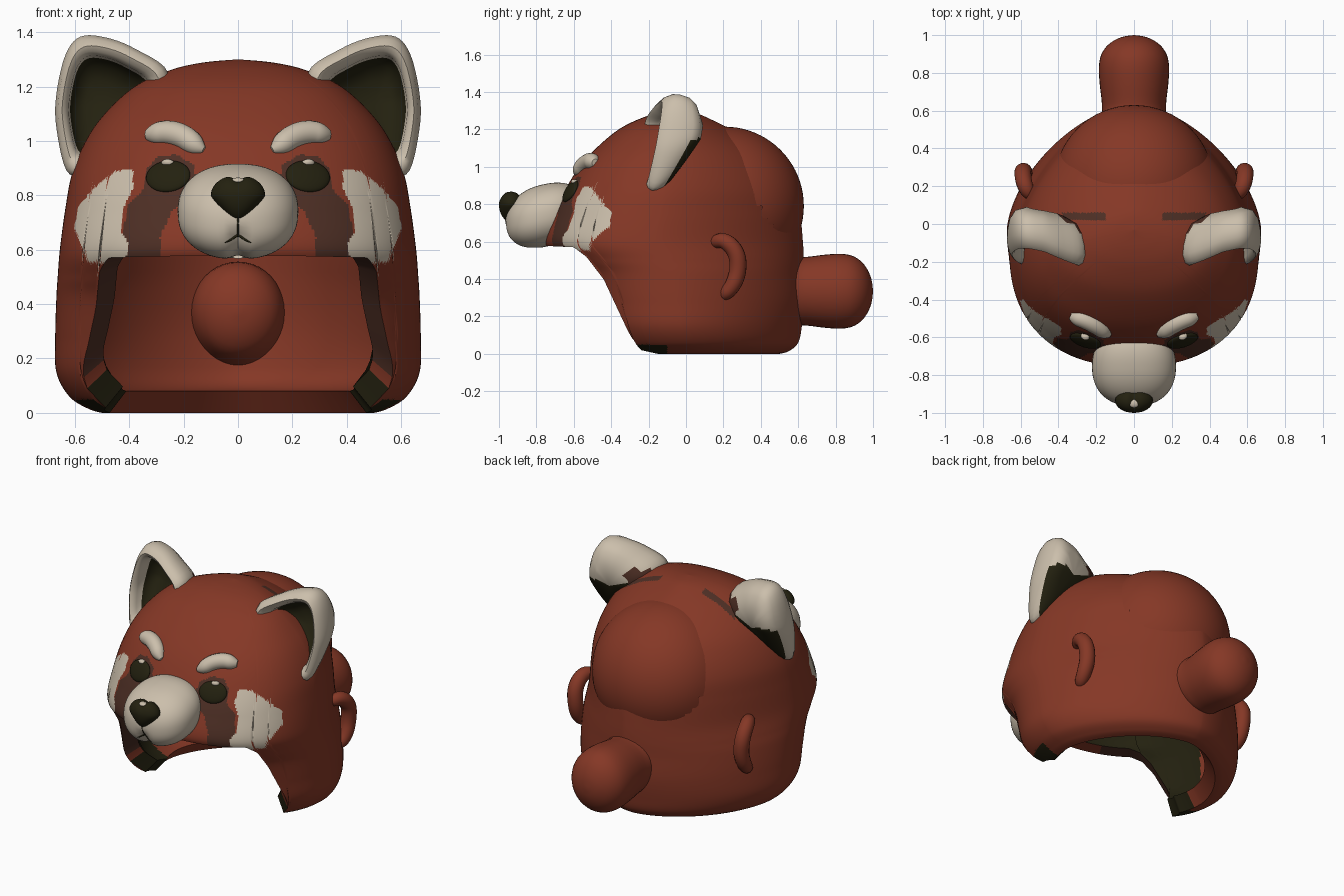
import bpy, bmesh, math
from mathutils import Vector, Matrix
from mathutils.bvhtree import BVHTree

if "Cube" in bpy.data.objects:
    bpy.data.objects.remove(bpy.data.objects["Cube"])


def material(name, rgb):
    m = bpy.data.materials.new(name)
    m.diffuse_color = (*rgb, 1)
    m.use_nodes = True
    m.node_tree.nodes["Principled BSDF"].inputs["Base Color"].default_value = m.diffuse_color
    return m


RED = material("rust red", (.235, .039, .019))
BROWN = material("dark brown", (.075, .028, .018))
WHITE = material("cream white", (.60, .52, .41))
BLACK = material("soft black", (.017, .015, .005))
MATS = [RED, BROWN, WHITE, BLACK]


def smooth(ob, angle=50):
    bpy.ops.object.select_all(action='DESELECT')
    ob.select_set(True)
    bpy.context.view_layer.objects.active = ob
    bpy.ops.object.shade_smooth_by_angle(angle=math.radians(angle))
    return ob


def make(name, bm, mats):
    bmesh.ops.remove_doubles(bm, verts=bm.verts, dist=1e-5)
    bmesh.ops.recalc_face_normals(bm, faces=bm.faces)
    me = bpy.data.meshes.new(name)
    bm.to_mesh(me)
    bm.free()
    for m in mats:
        me.materials.append(m)
    ob = bpy.data.objects.new(name, me)
    bpy.context.collection.objects.link(ob)
    return smooth(ob)


def loft(rings, rule=None):
    """Skin closed rings; rule(ring, centre) gives the material index."""
    bm = bmesh.new()
    vs = [[bm.verts.new(p) for p in r] for r in rings]
    n = len(rings[0])
    for j in range(len(rings) - 1):
        for i in range(n):
            k = (i + 1) % n
            f = bm.faces.new((vs[j][i], vs[j][k], vs[j + 1][k], vs[j + 1][i]))
            if rule:
                f.material_index = rule(j, f.calc_center_median())
    return bm


def ball(matrix, u=32, v=20):
    bm = bmesh.new()
    bmesh.ops.create_uvsphere(bm, u_segments=u, v_segments=v, radius=1, matrix=matrix)
    return bm


def tube(name, pts, radii, mat, res=6):
    cu = bpy.data.curves.new(name, 'CURVE')
    cu.dimensions, cu.bevel_depth, cu.bevel_resolution = '3D', 1, res
    cu.use_fill_caps = True
    sp = cu.splines.new('NURBS')
    sp.points.add(len(pts) - 1)
    sp.use_endpoint_u, sp.order_u, sp.resolution_u = True, 3, 8
    for p, co, r in zip(sp.points, pts, radii):
        p.co, p.radius = (*co, 1), r
    cu.materials.append(mat)
    ob = bpy.data.objects.new(name, cu)
    bpy.context.collection.objects.link(ob)
    bpy.ops.object.select_all(action='DESELECT')
    ob.select_set(True)
    bpy.context.view_layer.objects.active = ob
    bpy.ops.object.convert(target='MESH')
    return smooth(bpy.context.view_layer.objects.active)


def catmull(pts, i, t, closed=False):
    n = len(pts)
    g = (lambda k: pts[k % n]) if closed else (lambda k: pts[min(max(k, 0), n - 1)])
    return [.5 * (2 * b + (c - a) * t + (2 * a - 5 * b + 4 * c - d) * t * t
                  + (3 * b - a - 3 * c + d) * t ** 3)
            for a, b, c, d in zip(g(i - 1), g(i), g(i + 1), g(i + 2))]


# Hood levels: height, half width, front y, back y
LEVELS = [(1.30, 0, -.03, -.03), (1.288, .13, -.14, .05), (1.26, .25, -.24, .12),
          (1.20, .38, -.36, .24), (1.10, .49, -.48, .41), (1.0, .56, -.57, .51),
          (.88, .61, -.645, .58), (.75, .635, -.71, .61), (.6, .655, -.755, .625), (.5, .663, -.68, .63),
          (.42, .668, -.61, .63), (.28, .672, -.56, .635), (.15, .668, -.52, .62),
          (.06, .62, -.47, .60), (.015, .55, -.41, .55), (0, .50, -.37, .50)]
S_MAX = len(LEVELS) - 1
FRONT_P, BACK_P = 2.3, 1.65  # roundness of the hood's cross-section
# Face opening seen from the side: y, height
CUT = [(-.80, .58), (-.60, .57), (-.52, .51), (-.45, .42), (-.38, .27), (-.30, .10), (-.24, .02), (-.15, 0)]


def level(s):
    i = min(int(s), S_MAX - 1)
    return catmull(LEVELS, i, s - i)


def hood_point(s, a, inner=False):
    z, w, f, b = level(s)
    yc = f + (b - f) * .43
    k = .87 if inner else 1
    c, sn = math.cos(a), math.sin(a)
    e = 2 / (FRONT_P if c > 0 else BACK_P)
    d = abs(c) ** e * k
    y = yc - d * (yc - f) if c > 0 else yc + d * (b - yc)
    z = max(z, 0)
    return Vector((w * k * math.copysign(abs(sn) ** e, sn), y, z + .08 - .16 * z / 1.3 if inner else z))


def cut_height(y):
    if y <= CUT[0][0]:
        return CUT[0][1]
    for (y0, z0), (y1, z1) in zip(CUT, CUT[1:]):
        if y <= y1:
            return z0 + (z1 - z0) * (y - y0) / (y1 - y0)
    return 0


def bisect(test, lo, hi):
    for _ in range(22):
        mid = (lo + hi) / 2
        lo, hi = (mid, hi) if test(mid) else (lo, mid)
    return lo


def surface(x, z):
    """Point on the front of the hood."""
    s = bisect(lambda q: level(q)[0] > z, 0, S_MAX)
    _, w, f, b = level(s)
    yc = f + (b - f) * .43
    return Vector((x, yc - (yc - f) * max(0, 1 - abs(x / w) ** FRONT_P) ** (1 / FRONT_P), z))


def inside(x, z, poly):
    hit = False
    for (x0, z0), (x1, z1) in zip(poly, poly[1:] + poly[:1]):
        if (z0 > z) != (z1 > z) and x < x0 + (x1 - x0) * (z - z0) / (z1 - z0):
            hit = not hit
    return hit


CHEEK = [(.386, .895), (.452, .888), (.526, .829), (.588, .759), (.603, .674), (.551, .556),
         (.419, .545), (.40, .62), (.43, .667), (.423, .748), (.386, .829)]
EYE_STRIPE = [(.165, .913), (.228, .95), (.294, .943), (.338, .895), (.349, .82), (.404, .766),
              (.425, .656), (.437, .60), (.42, .54), (.283, .54), (.287, .645), (.246, .737),
              (.191, .79), (.147, .84)]
COLS, OUT, INN = 400, 150, 30


def hood_colour(j, c):
    x, y, z = abs(c.x), c.y, c.z
    if j > OUT:  # lining
        return 3 if y < -.1 else 0
    if j == OUT:  # rim
        return 3 if z < .12 and y < -.05 else 1 if y < -.3 and x > .3 else 0
    if y < -.2 and z > .5:
        if inside(x, z, CHEEK):
            return 2
        if inside(x, z, EYE_STRIPE):
            return 1
    if z < .05 and y < -.1:
        return 3
    return 1 if z > 1.1 and .15 < x < .38 and .02 < y < .06 else 0


# Hood: outer skin down to the rim, then the lining back up
angles = [2 * math.pi * i / COLS for i in range(COLS)]


def above(a):
    def test(s):
        p = hood_point(s, a)
        return p.z > cut_height(p.y)
    return test


ends = [bisect(above(a), 4, S_MAX) for a in angles]
rings = [[hood_point(e * j / OUT, a) for a, e in zip(angles, ends)] for j in range(OUT + 1)]
rings += [[hood_point(e * (1 - j / INN), a, True) for a, e in zip(angles, ends)] for j in range(INN + 1)]
make("hood", loft(rings, hood_colour), MATS)

# Rounded panel on the back of the head
bm = ball(Matrix.Translation((0, .205, .79)) @ Matrix.Scale(.425, 4), 64, 40)
gone = [v for v in bm.verts if (v.co.y - .205) * .85 + (v.co.z - .79) * .5 < .13]
bmesh.ops.delete(bm, geom=gone, context='VERTS')
make("back_panel", bm, [RED])

# Tail, turned about the y axis and reaching through the back wall
TAIL = [(.36, 0), (.375, .08), (.42, .15), (.50, .185), (.60, .182), (.66, .185), (.74, .195),
        (.83, .2), (.90, .185), (.955, .14), (.99, .07), (1.0, 0)]
prof = [catmull(TAIL, i, t / 3) for i in range(len(TAIL) - 1) for t in range(3)] + [list(TAIL[-1])]
ring_angles = [2 * math.pi * i / 40 for i in range(40)]
make("tail", loft([[(max(r, 0) * .93 * math.cos(a), min(y, 1),
                     .335 + max(0, min(.04, (.62 - y) * .3)) + max(r, 0) * math.sin(a))
                    for a in ring_angles] for y, r in prof]), [RED])

# Muzzle with a soft cleft below the nose
bm = ball(Matrix.Identity(4), 64, 40)
for v in bm.verts:
    x, y, z = (math.copysign(abs(c) ** .88, c) for c in v.co)
    x, y, z = .222 * x, -.755 + .21 * y, .731 + .168 * z
    z += .2 * (y + .8)
    if y < -.78 and z < .70:
        cleft = math.exp(-(x / .03) ** 2) * min(1, (.70 - z) / .06)
        y += .025 * cleft
        z += .015 * cleft
    v.co = (x, y, z)
tree = BVHTree.FromBMesh(bm)
make("muzzle", bm, [WHITE])


def on_muzzle(x, z):
    hit = tree.ray_cast(Vector((x, -2, z)), Vector((0, 1, 0)))[0]
    return hit if hit else Vector((x, -.85, z))


# Mouth lines
tube("mouth_centre", [on_muzzle(0, z) for z in (.74, .71, .68, .65)], [.005] * 4, BLACK, 2)
for side in (-1, 1):
    tube("mouth_side", [on_muzzle(side * x, z) for x, z in ((0, .655), (.015, .645), (.035, .632), (.05, .625))],
         [.005, .005, .004, .001], BLACK, 2)

# Heart-shaped nose
bm = ball(Matrix.Identity(4))
for v in bm.verts:
    x, y, z = v.co
    wide = 1 if z > 0 else 1 + .55 * z
    dip = .018 * math.exp(-(x / .25) ** 2) * max(z, 0)
    v.co = (.1 * x * wide, -.935 + .065 * y, .80 + (.075 if z > 0 else .095) * z - dip)
make("nose", bm, [BLACK])
make("nose_highlight", ball(Matrix.Translation((0, -.95, .853)) @ Matrix.Diagonal((.03, .022, .012, 1)), 16, 10), [WHITE])


def surface_ball(name, x, z, rx, depth, rz, mat):
    """Flattened ball lying on the hood surface."""
    p, e = surface(x, z), .01
    n = Vector(((surface(x + e, z).y - surface(x - e, z).y) / (2 * e), -1,
                (surface(x, z + e).y - surface(x, z - e).y) / (2 * e))).normalized()
    ya = -n
    za = (Vector((0, 0, 1)) - n * n.z).normalized()
    xa = ya.cross(za)
    rot = Matrix((xa, ya, za)).transposed().to_4x4()
    make(name, ball(Matrix.Translation(p) @ rot @ Matrix.Diagonal((rx, depth, rz, 1))), [mat])


# Ear outline (x, z) and its section (scale, y) from the cup to the back
EAR = [(.63, .89), (.668, 1.05), (.668, 1.17), (.635, 1.315), (.58, 1.383), (.485, 1.38), (.375, 1.337),
       (.257, 1.25), (.30, 1.10), (.45, .95), (.56, .88)]
SECTION = [(0, 0), (.35, -.005), (.56, -.03), (.68, -.08), (.71, -.14), (.77, -.175), (.85, -.19),
           (.94, -.17), (1, -.12), (.99, -.07), (.93, -.01), (.8, .03), (.5, .055), (0, .06)]
outline = [catmull(EAR, i, t / 5, True) for i in range(len(EAR)) for t in range(5)]


def ear_colour(j, c):
    if j < 3:
        return 3
    if j >= 10:
        if abs(c.x) < .42 and c.z < 1.25:
            return 1
        if c.z < 1.15:
            return 3
    return 2


for side in (-1, 1):
    rings = []
    for k, y in SECTION:
        ring = []
        for px, pz in outline:
            x, z = .5 + (px - .5) * k, 1.13 + (pz - 1.13) * k
            # thin towards both tips, and lean back with height
            thick = max(.4, 1 - 1.9 * max(0, 1.15 - z) - 1.3 * max(0, z - 1.22))
            lean = .2 * (z - 1.13) * min(1, max(0, (x - .27) / .2))
            ring.append((side * x, -.19 + (y + .19) * thick + .18 * (x - .47) + lean, z))
        rings.append(ring)
    make("ear", loft(rings, ear_colour), MATS)

    # Eyes, highlights and brows follow the hood surface
    surface_ball("eye", side * .257, .87, .084, .02, .065, BLACK)
    surface_ball("eye_highlight", side * .257, .915, .026, .024, .016, WHITE)
    brow = [(.125, .965), (.15, .975), (.20, 1.015), (.26, 1.03), (.31, 1.022), (.335, 1.02)]
    tube("brow", [surface(side * x, z) + Vector((0, .0, .002)) for x, z in brow],
         [.012, .04, .046, .046, .042, .02], WHITE)

    # Curved grip on each side of the hood
    grip = [(.50, .14, .57), (.55, .15, .60), (.582, .21, .61), (.59, .275, .54), (.582, .28, .44),
            (.585, .25, .36), (.575, .20, .31), (.54, .185, .30)]
    tube("side_grip", [(side * x, y, z) for x, y, z in grip],
         [.02, .035, .043, .046, .046, .043, .035, .015], RED)
